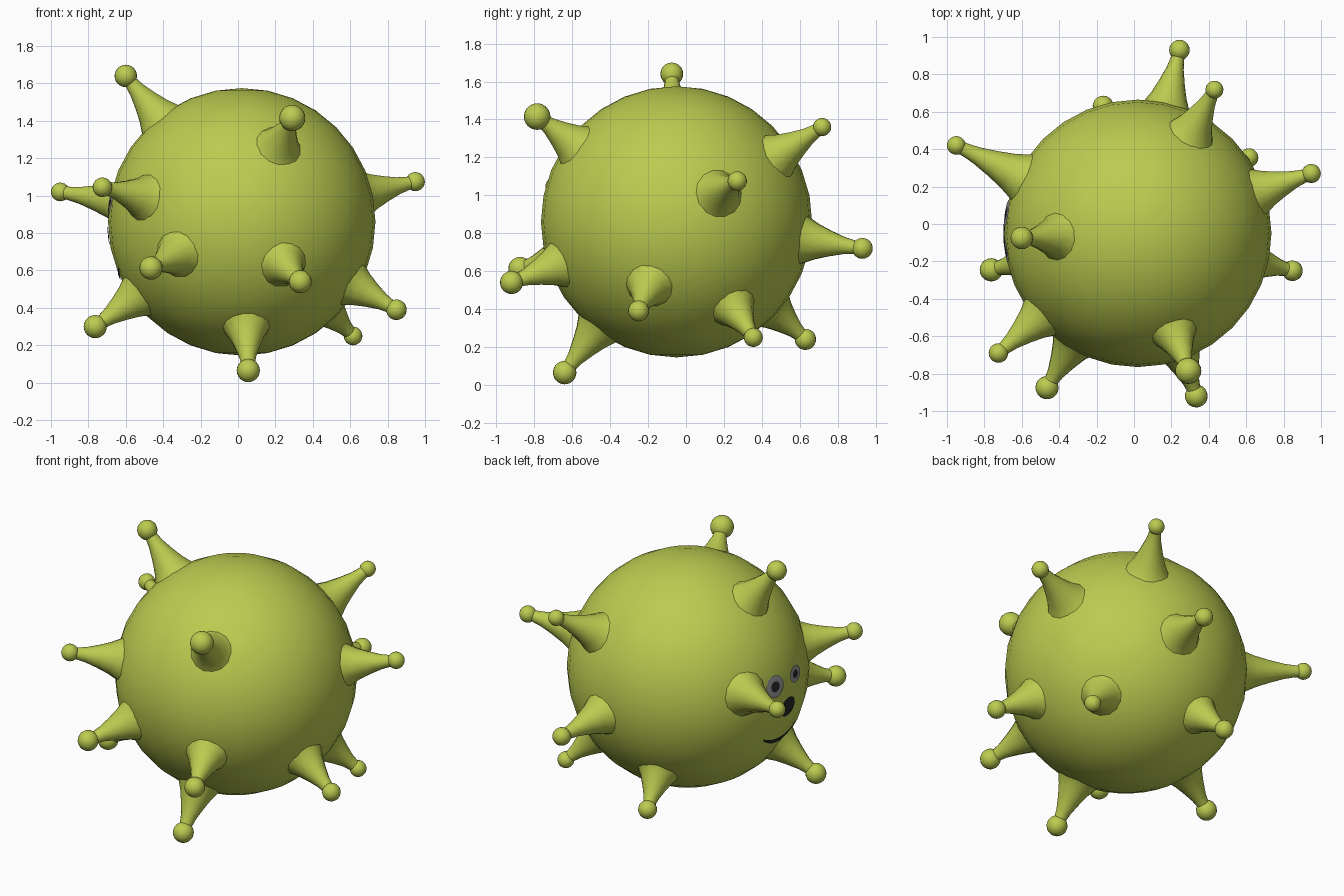
import bpy, bmesh, math
from mathutils import Vector

if "Cube" in bpy.data.objects:
    bpy.data.objects.remove(bpy.data.objects["Cube"])

CENTRE = Vector((0.02, -0.05, 0.86))
R = 0.715


def material(name, rgb):
    m = bpy.data.materials.new(name)
    m.diffuse_color = (*rgb, 1)
    m.use_nodes = True
    m.node_tree.nodes["Principled BSDF"].inputs["Base Color"].default_value = m.diffuse_color
    return m


GREEN = material("lime green", (0.50, 0.60, 0.08))
GREY = material("eye grey", (0.31, 0.31, 0.31))
DARK = material("charcoal", (0.02, 0.02, 0.02))


def finish(name, bm, mats):
    me = bpy.data.meshes.new(name)
    for f in bm.faces:
        f.smooth = True
    bm.to_mesh(me)
    bm.free()
    for m in mats:
        me.materials.append(m)
    ob = bpy.data.objects.new(name, me)
    bpy.context.collection.objects.link(ob)
    return ob


def ball(name, loc, r, seg, rings):
    bm = bmesh.new()
    bmesh.ops.create_uvsphere(bm, u_segments=seg, v_segments=rings, radius=r)
    finish(name, bm, [GREEN]).location = loc


def spike(name, tip):
    """Flared stalk lathed along the line from the body centre to the knob."""
    axis = tip - CENTRE
    length = axis.length
    base = 0.655
    profile = [(0, 0.165), (0.12, 0.128), (0.3, 0.096), (0.5, 0.07),
               (0.72, 0.046), (0.88, 0.036), (1, 0.034)]
    n = 14
    bm = bmesh.new()
    rings = []
    for t, r in profile:
        h = base + t * (length - base)
        rings.append([bm.verts.new((r * math.cos(2 * math.pi * i / n),
                                    r * math.sin(2 * math.pi * i / n), h))
                      for i in range(n)])
    for a, b in zip(rings, rings[1:]):
        for i in range(n):
            j = (i + 1) % n
            bm.faces.new((a[i], a[j], b[j], b[i]))
    ob = finish(name, bm, [GREEN])
    ob.location = CENTRE
    ob.rotation_mode = 'QUATERNION'
    ob.rotation_quaternion = axis.to_track_quat('Z', 'Y')


def on_face(y, z):
    """Point just above the body on its -x side, from unit y and z."""
    x = -math.sqrt(1 - y * y - z * z)
    return CENTRE + Vector((x, y, z)) * (R + 0.004)


def disc(name, cy, cz, ry, rz, mats):
    """Round plate; the inner half takes the last material."""
    n = 24
    bm = bmesh.new()
    mid = bm.verts.new(on_face(cy, cz))
    rings = [[bm.verts.new(on_face(cy + k * ry * math.cos(2 * math.pi * i / n),
                                   cz + k * rz * math.sin(2 * math.pi * i / n)))
              for i in range(n)] for k in (0.48, 1)]
    for i in range(n):
        j = (i + 1) % n
        f = bm.faces.new((mid, rings[0][j], rings[0][i]))
        f.material_index = len(mats) - 1
        bm.faces.new((rings[0][i], rings[0][j], rings[1][j], rings[1][i]))
    finish(name, bm, mats)


# round body
ball("body", CENTRE, R, 32, 16)

# spikes with round knobs: x, y, z, knob radius
TIPS = [
    (-0.60, -0.075, 1.64, 0.06), (0.29, -0.785, 1.415, 0.07),
    (-0.95, 0.42, 1.02, 0.05), (-0.725, -0.69, 1.045, 0.052),
    (-0.465, -0.875, 0.613, 0.062), (0.333, -0.92, 0.54, 0.061),
    (-0.763, -0.245, 0.30, 0.062), (0.055, -0.64, 0.065, 0.062),
    (0.847, -0.25, 0.39, 0.055), (0.615, 0.355, 0.25, 0.05),
    (0.948, 0.27, 1.075, 0.051), (0.243, 0.93, 0.72, 0.055),
    (0.43, 0.718, 1.36, 0.048), (-0.165, 0.63, 0.24, 0.056),
]
for k, (x, y, z, r) in enumerate(TIPS, 1):
    spike(f"spike_{k}", Vector((x, y, z)))
    ball(f"knob_{k}", (x, y, z), r, 20, 12)

# face on the -x side: eyes, nose, smile
disc("large_eye", 0.149, 0.135, 0.10, 0.095, [GREY, DARK])
disc("small_eye", -0.135, 0.145, 0.085, 0.07, [GREY, DARK])
disc("nose", -0.01, -0.10, 0.10, 0.085, [DARK])

bm = bmesh.new()
N = 20
rows = []
for i in range(N + 1):
    y = -0.23 + 0.46 * i / N
    z = -0.41 + 1.4 * y * y
    w = 0.008 + 0.014 * math.sin(math.pi * i / N)
    rows.append([bm.verts.new(on_face(y, z + s * w)) for s in (-1, 1)])
for a, b in zip(rows, rows[1:]):
    bm.faces.new((a[0], a[1], b[1], b[0]))
finish("smile", bm, [DARK])
